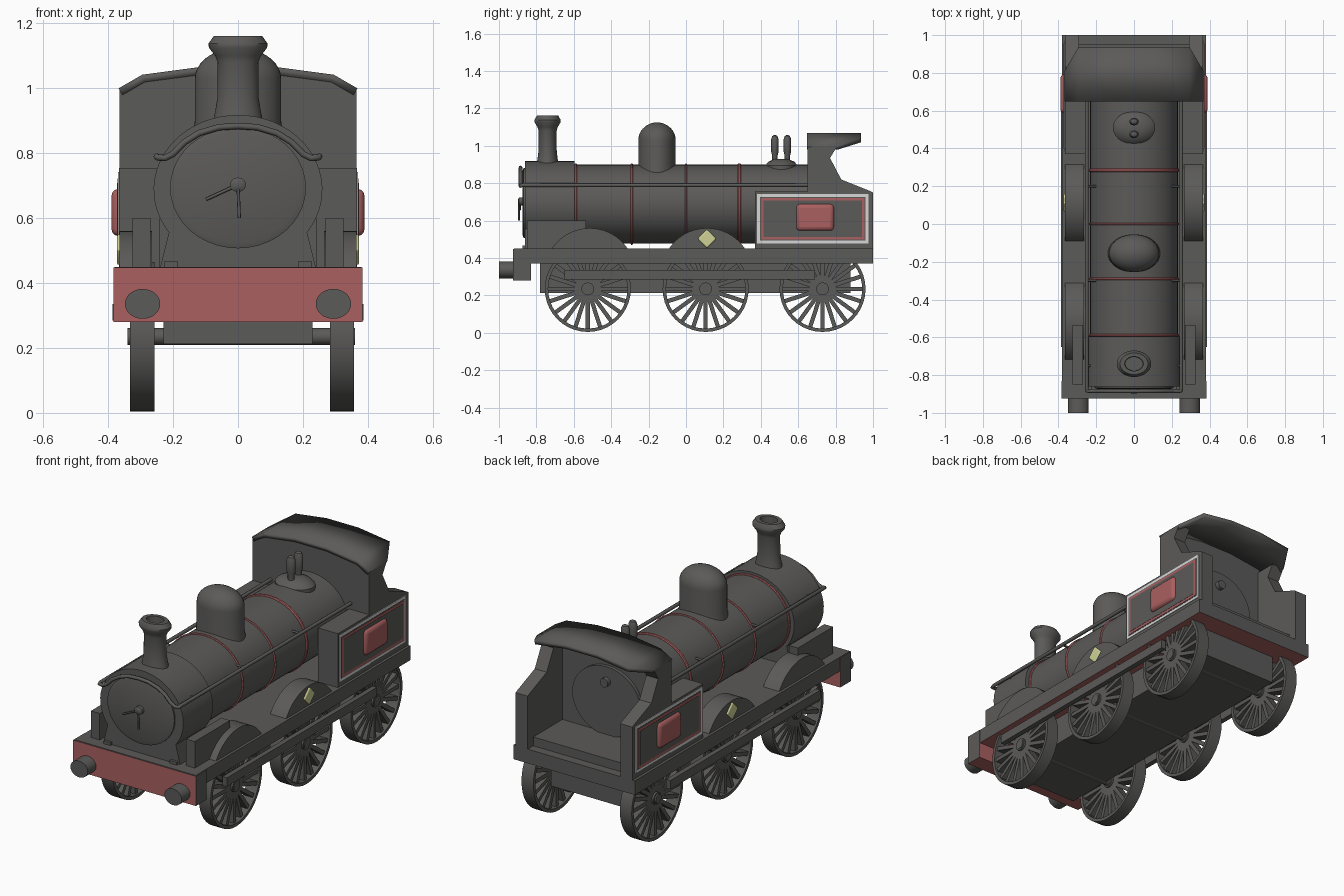
import bpy, bmesh
from math import sin, cos, pi, radians
from mathutils import Matrix, Vector

if "Cube" in bpy.data.objects:
    bpy.data.objects.remove(bpy.data.objects["Cube"])


def material(name, r, g, b):
    m = bpy.data.materials.new(name)
    m.use_nodes = True
    m.diffuse_color = (r, g, b, 1)
    m.node_tree.nodes["Principled BSDF"].inputs["Base Color"].default_value = (r, g, b, 1)
    return m


GREY = material("dark_grey", 0.105, 0.103, 0.1)
RED = material("dull_red", 0.4, 0.115, 0.115)
WHITE = material("off_white", 0.68, 0.68, 0.68)
YELLOW = material("pale_yellow", 0.62, 0.64, 0.3)


def finish(name, bm, *mats, bevel=0, rule=None):
    """Turn a bmesh into a shaded object; faces matching the rule take the second material."""
    bmesh.ops.recalc_face_normals(bm, faces=bm.faces)
    bm.normal_update()
    for f in bm.faces:
        f.smooth = True
        if rule and rule(f.normal):
            f.material_index = 1
    me = bpy.data.meshes.new(name)
    bm.to_mesh(me)
    bm.free()
    me.set_sharp_from_angle(angle=radians(35))
    for m in mats:
        me.materials.append(m)
    ob = bpy.data.objects.new(name, me)
    bpy.context.collection.objects.link(ob)
    if bevel:
        mod = ob.modifiers.new("Bevel", "BEVEL")
        mod.width, mod.segments = bevel, 3
    return ob


def add_box(bm, x, y, z, turn=Matrix()):
    size = Matrix.Diagonal((x[1] - x[0], y[1] - y[0], z[1] - z[0], 1))
    mid = Matrix.Translation((sum(x) / 2, sum(y) / 2, sum(z) / 2))
    bmesh.ops.create_cube(bm, size=1, matrix=turn @ mid @ size)


def box(name, x, y, z, *mats, **kw):
    bm = bmesh.new()
    add_box(bm, x, y, z)
    return finish(name, bm, *(mats or (GREY,)), **kw)


def prism(name, pts, axis, a, b, mat=GREY, **kw):
    """Extrude an outline along x (points are y, z) or y (points are x, z)."""
    bm = bmesh.new()
    put = (lambda p, d: (d, *p)) if axis == "x" else (lambda p, d: (p[0], d, p[1]))
    rings = [[bm.verts.new(put(p, d)) for p in pts] for d in (a, b)]
    for r in rings:
        bm.faces.new(r)
    for i in range(len(pts)):
        j = (i + 1) % len(pts)
        bm.faces.new((rings[0][i], rings[0][j], rings[1][j], rings[1][i]))
    return finish(name, bm, mat, **kw)


def add_lathe(bm, profile, centre, axis, sx=1.0, n=40, closed=False):
    """Spin (radius, height) points round an axis, stretched by sx across the model."""
    put = {"z": lambda u, v, h: (u * sx, v, h), "y": lambda u, v, h: (u * sx, h, v),
           "x": lambda u, v, h: (h, u, v)}[axis]
    c = Vector(centre)
    rings = [[bm.verts.new(c + Vector(put(r * cos(2 * pi * i / n), r * sin(2 * pi * i / n), h)))
              for i in range(n)] for r, h in profile]
    pairs = list(zip(rings, rings[1:]))
    if closed:
        pairs.append((rings[-1], rings[0]))
    else:
        bm.faces.new(rings[0])
        bm.faces.new(rings[-1])
    for a, b in pairs:
        for i in range(n):
            j = (i + 1) % n
            bm.faces.new((a[i], a[j], b[j], b[i]))


def lathe(name, profile, centre, axis, sx=1.0, mat=GREY, n=40):
    bm = bmesh.new()
    add_lathe(bm, profile, centre, axis, sx, n)
    return finish(name, bm, mat)


def tube(name, pts, radius):
    cu = bpy.data.curves.new(name, "CURVE")
    cu.dimensions, cu.bevel_depth, cu.bevel_resolution, cu.use_fill_caps = "3D", radius, 2, True
    sp = cu.splines.new("POLY")
    sp.points.add(len(pts) - 1)
    for p, co in zip(sp.points, pts):
        p.co = (*co, 1)
    cu.materials.append(GREY)
    ob = bpy.data.objects.new(name, cu)
    bpy.context.collection.objects.link(ob)


def both(a, b, s):
    return tuple(sorted((s * a, s * b)))


# Running plate, buffer beam and main frame
box("running_plate", (-.38, .38), (-.92, 1), (.37, .45), GREY, RED, rule=lambda n: n.z < -.5)
box("buffer_beam", (-.384, .384), (-.925, -.83), (.28, .448), GREY, RED,
    rule=lambda n: abs(n.y) > .5 or n.z < -.5)
box("main_frame", (-.23, .23), (-.78, .88), (.213, .372))

# Wheels and axles
for k, y in enumerate((-.525, .105, .73)):
    lathe(f"axle_{k}", [(.026, -.34), (.026, .36)], (0, y, .235), "x", n=16)
    for side, x in (("right", -.295), ("left", .32)):
        bm = bmesh.new()
        rim = [(.23, -.037), (.23, .037), (.212, .037), (.212, -.037)]
        add_lathe(bm, rim, (x, y, .235), "x", closed=True)
        add_lathe(bm, [(.034, -.037), (.034, .037)], (x, y, .235), "x", n=20)
        for i in range(20):
            turn = Matrix.Translation((x, y, .235)) @ Matrix.Rotation(2 * pi * i / 20, 4, "X")
            add_box(bm, (-.026, .026), (-.011, .011), (.02, .218), turn)
        finish(f"wheel_{side}_{k}", bm, GREY)

# Boiler, smokebox and door
lathe("boiler", [(.211, -.6), (.211, .66)], (0, 0, .688), "y", 1.1, n=56)
for k, (y, w) in enumerate(((-.59, .007), (-.29, .006), (0, .006), (.285, .01))):
    lathe(f"boiler_band_{k}", [(.213, y - w), (.217, y - w / 2), (.217, y + w / 2), (.213, y + w)],
          (0, 0, .688), "y", 1.1, RED, 56)
arc = [radians(-35 + 250 * i / 40) for i in range(41)]
shell = [(.26 * cos(t), .688 + .23 * sin(t)) for t in arc]
prism("smokebox", shell + [(-.222, .52), (-.24, .447), (.24, .447), (.222, .52)], "y", -.86, -.595)
lathe("smokebox_door", [(.187, -.85), (.187, -.868), (.17, -.874)], (0, 0, .694), "y", 1.12)
lathe("door_boss", [(.022, -.87), (.022, -.892), (.012, -.898)], (0, 0, .703), "y", 1.12, n=20)
tube("door_handle_long", [(0, -.888, .703), (-.098, -.888, .658)], .005)
tube("door_handle_short", [(0, -.893, .703), (.004, -.893, .6)], .005)

# Handrail running round the front and along both sides
half = [(.25, .65, .79), (.25, -.87, .79), (.248, -.885, .787), (.225, -.885, .785),
        (.2, -.885, .798), (.165, -.885, .834), (.12, -.885, .862), (.06, -.885, .88)]
tube("handrail", half + [(0, -.885, .884)] + [(-x, y, z) for x, y, z in reversed(half)], .01)
for s, side in ((-1, "right"), (1, "left")):
    for y in (-.75, -.3, .2):
        tube(f"handrail_post_{side}", [(s * .2, y, .79), (s * .252, y, .79)], .006)

# Chimney, dome and safety valves
lathe("chimney", [(.062, .88), (.054, .93), (.049, .97), (.048, 1.08), (.054, 1.1), (.069, 1.125),
                  (.07, 1.138), (.057, 1.162), (.038, 1.162), (.036, 1.06)], (0, -.74, 0), "z", 1.3)
dome = [(.1 * cos(t), 1.03 + .095 * sin(t)) for t in (radians(88 * i / 9) for i in range(10))]
lathe("steam_dome", [(.108, .82), (.1, .9)] + dome, (0, -.155, 0), "z", 1.33)
lathe("valve_base", [(.086, .86), (.086, .895), (.07, .915), (.035, .93)], (0, .51, 0), "z", 1.3)
for k, y in enumerate((.475, .542)):
    lathe(f"safety_valve_{k}", [(.015, .91), (.015, .95), (.02, .97), (.02, 1.035), (.014, 1.052), (.006, 1.057)],
          (0, y, 0), "z", 1.25, n=16)

# Cab front, roof and inside
roof_line = [(.368, 1.0, .81), (.295, 1.042, .935), (.1, 1.068, .935)]
roof_line += [(-x, z, y) for x, z, y in reversed(roof_line)]
prism("cab_front", [(.365, .45)] + [(x * .99, z - .004) for x, z, y in roof_line] + [(-.365, .45)],
      "y", .65, .69)
bm = bmesh.new()
rows = [[bm.verts.new(p) for p in ((x, .648, z), (x, y, z))] for x, z, y in roof_line]
for a, b in zip(rows, rows[1:]):
    bm.faces.new((a[0], b[0], b[1], a[1]))
roof = finish("cab_roof", bm, GREY)
solid = roof.modifiers.new("Solidify", "SOLIDIFY")
solid.thickness = .024
solid.offset = -1 if roof.data.polygons[1].normal.z > 0 else 1
box("cab_floor", (-.3, .3), (.68, .95), (.44, .5))
lathe("backhead", [(.195, .68), (.195, .71)], (0, 0, .688), "y", 1.1)
lathe("regulator", [(.025, .7), (.025, .735)], (0, 0, .8), "y", n=16)

cab_side = [(.65, .45), (.65, 1.0), (.81, 1.0), (.77, .935), (.83, .82), (.985, .758), (1.0, .75), (1.0, .45)]
for s, side in ((-1, "right"), (1, "left")):
    # Side sheets, tanks and lined panels
    prism(f"cab_side_{side}", cab_side, "x", s * .29, s * .365)
    box(f"side_tank_{side}", both(.24, .366, s), (.37, .66), (.448, .755))
    layers = (("white_lining", 0, WHITE), ("inner_gap", .015, GREY), ("red_lining", .02, RED), ("panel", .034, GREY))
    for k, (name, inset, mat) in enumerate(layers):
        box(f"{name}_{side}", both(.364, .369 + .0015 * k, s), (.38 + inset, .975 - inset),
            (.478 + inset, .742 - inset), mat)
    box(f"nameplate_{side}", both(.33, .39, s), (.588, .792), (.545, .69), RED, bevel=.022)

    # Splashers with a diamond on the middle one
    for k, y in enumerate((-.515, .112)):
        curve = [radians(30 + 120 * i / 20) for i in range(21)]
        prism(f"splasher_{side}_{k}", [(y + .243 * cos(t), .317 + .243 * sin(t)) for t in curve],
              "x", s * .265, s * .365)
    y, z, r = .112, .503, .05
    prism(f"diamond_{side}", [(y - r, z), (y, z - r), (y + r, z), (y, z + r)],
          "x", s * .355, s * .373, YELLOW, bevel=.007)

    # Sandboxes, coupling bars, saddle feet and buffers
    box(f"sandbox_{side}", both(.27, .325, s), (-.85, -.535), (.448, .6))
    box(f"saddle_foot_{side}", both(.185, .228, s), (-.875, -.85), (.448, .466))
    box(f"side_bar_{side}", both(.358, .386, s), (-.65, .69), (.285, .335))
    lathe(f"buffer_{side}", [(.046, -1), (.046, -.915)], (s * .294, 0, .336), "y", 1.18, n=32)
